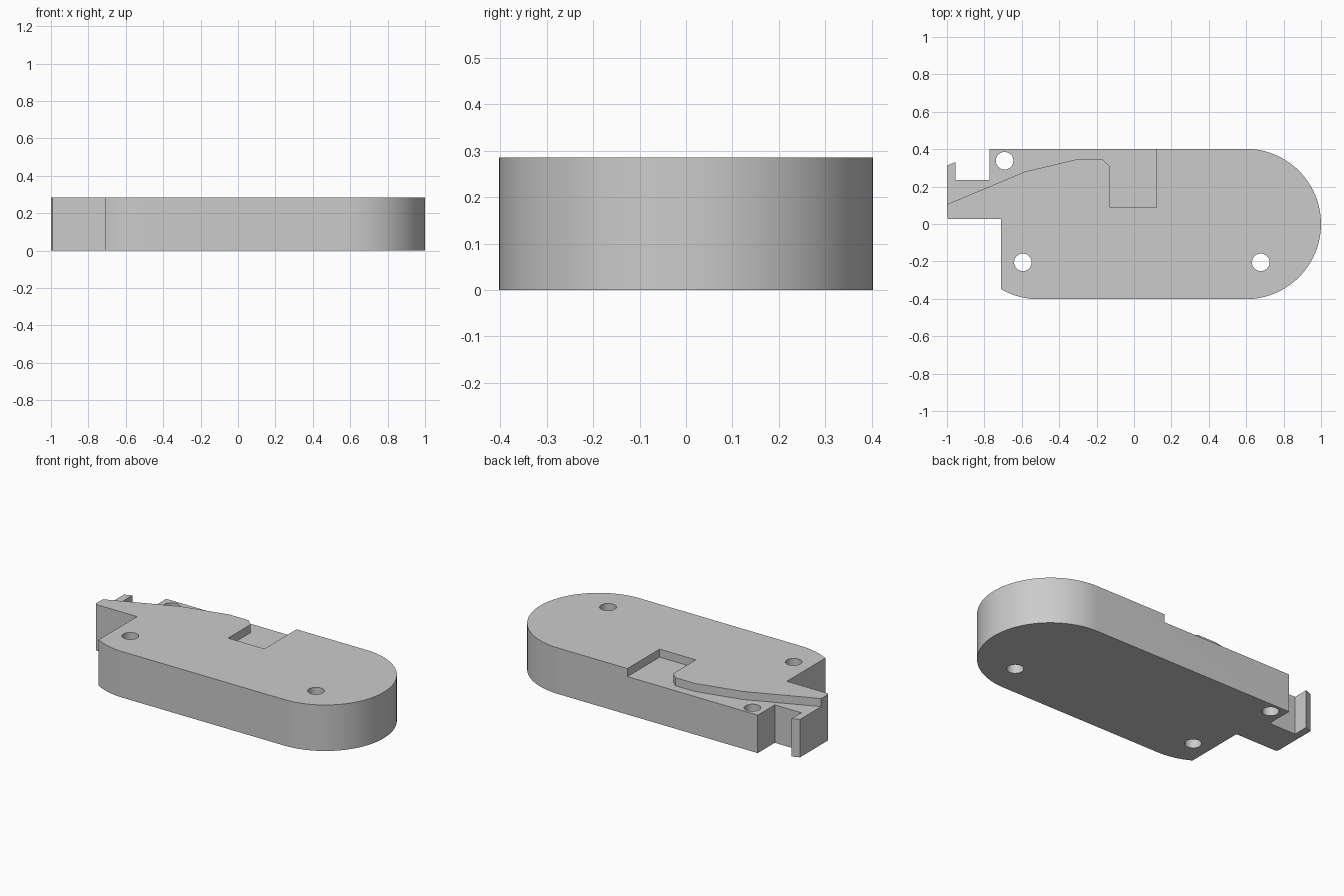
import bpy, bmesh
from math import sin, cos, radians

if "Cube" in bpy.data.objects:
    bpy.data.objects.remove(bpy.data.objects["Cube"])

HEIGHT, FLOOR, HALF = 0.285, 0.235, 0.402

grey = bpy.data.materials.new("plain_grey")
grey.use_nodes = True
colour = (0.6, 0.6, 0.6, 1)
grey.diffuse_color = colour
grey.node_tree.nodes["Principled BSDF"].inputs["Base Color"].default_value = colour


def arc(cx, cy, r, start, end, steps):
    angles = [radians(start + (end - start) * i / steps) for i in range(steps + 1)]
    return [(cx + r * cos(a), cy + r * sin(a)) for a in angles]


def prism(name, outline, z0, z1):
    """Extrude a flat outline between two heights."""
    bm = bmesh.new()
    face = bm.faces.new([bm.verts.new((x, y, z0)) for x, y in outline])
    top = bmesh.ops.extrude_face_region(bm, geom=[face])["geom"]
    verts = [v for v in top if isinstance(v, bmesh.types.BMVert)]
    bmesh.ops.translate(bm, vec=(0, 0, z1 - z0), verts=verts)
    bmesh.ops.recalc_face_normals(bm, faces=bm.faces)
    mesh = bpy.data.meshes.new(name)
    bm.to_mesh(mesh)
    bm.free()
    mesh.materials.append(grey)
    obj = bpy.data.objects.new(name, mesh)
    bpy.context.collection.objects.link(obj)
    return obj


def cut(target, cutter):
    cutter.hide_render = True
    mod = target.modifiers.new("cut", "BOOLEAN")
    mod.operation, mod.solver, mod.object = "DIFFERENCE", "EXACT", cutter
    bpy.context.view_layer.objects.active = target
    bpy.ops.object.modifier_apply(modifier=mod.name)
    bpy.data.objects.remove(cutter)


# Housing: rounded right end, clipped corner, side tab with a hook
outline = arc(1 - HALF, 0, HALF, -90, 90, 48)
outline += [(-0.773, HALF), (-0.773, 0.235), (-0.955, 0.235), (-0.955, 0.33),
            (-1, 0.312), (-1, 0.04), (-0.993, 0.027), (-0.71, 0.027)]
outline += arc(-0.51, 0, HALF, -120, -90, 10)
housing = prism("housing", outline, 0, HEIGHT)

# Shallow recess along the back edge
recess = [(-1.1, 0.063), (-1, 0.105), (-0.583, 0.28), (-0.3, 0.347), (-0.17, 0.347),
          (-0.128, 0.307), (-0.128, 0.087), (0.12, 0.087), (0.12, 0.5), (-1.1, 0.5)]
cut(housing, prism("recess_cutter", recess, FLOOR, 0.4))

# Screw holes
for x, y in [(-0.692, 0.338), (-0.594, -0.205), (0.678, -0.205)]:
    cut(housing, prism("hole_cutter", arc(x, y, 0.047, 0, 348.75, 31), -0.1, 0.4))

bpy.ops.object.select_all(action="DESELECT")
housing.select_set(True)
bpy.context.view_layer.objects.active = housing
bpy.ops.object.shade_smooth_by_angle(angle=radians(25))
